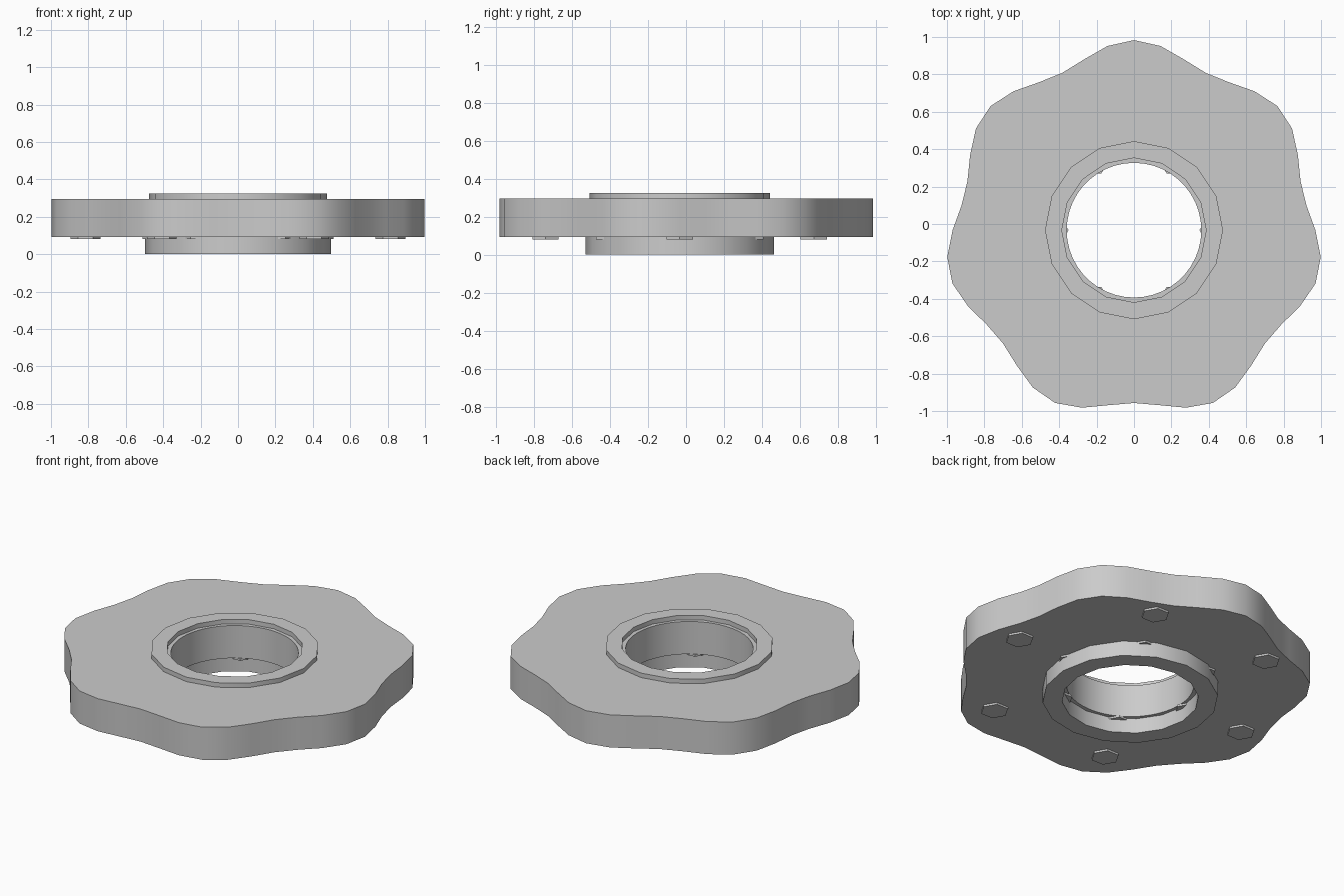
import bpy, bmesh
from math import cos, sin, pi

if "Cube" in bpy.data.objects:
    bpy.data.objects.remove(bpy.data.objects["Cube"])

CY = -0.033  # centre of the part in y


def make_object(name, bm):
    bmesh.ops.recalc_face_normals(bm, faces=bm.faces)
    mesh = bpy.data.meshes.new(name)
    bm.to_mesh(mesh)
    bm.free()
    ob = bpy.data.objects.new(name, mesh)
    bpy.context.collection.objects.link(ob)
    ob.location.y = CY
    bpy.ops.object.select_all(action='DESELECT')
    ob.select_set(True)
    bpy.context.view_layer.objects.active = ob
    bpy.ops.object.shade_smooth_by_angle(angle=pi / 6)
    return ob


def tube(name, n, outer, inner, z0, z1):
    """Hollow ring; outer is a function of the angle measured from +y."""
    bm = bmesh.new()
    rows = []
    for i in range(n):
        t = 2 * pi * i / n
        profile = ((outer(t), z0), (outer(t), z1), (inner, z1), (inner, z0))
        rows.append([bm.verts.new((r * sin(t), r * cos(t), z)) for r, z in profile])
    for i in range(n):
        a, b = rows[i], rows[(i + 1) % n]
        for k in range(4):
            m = (k + 1) % 4
            bm.faces.new((a[k], b[k], b[m], a[m]))
    return make_object(name, bm)


def bolt_circle(name, radius):
    """Six shallow hexagonal heads under the plate."""
    bm = bmesh.new()
    for i in range(6):
        a = i * pi / 3
        cx, cy = radius * cos(a), radius * sin(a)
        ring = [(cx + 0.08 * cos(k * pi / 3), cy + 0.08 * sin(k * pi / 3)) for k in range(6)]
        face = bm.faces.new([bm.verts.new((x, y, 0.081)) for x, y in ring])
        ext = bmesh.ops.extrude_face_region(bm, geom=[face], use_keep_orig=True)
        verts = [v for v in ext['geom'] if isinstance(v, bmesh.types.BMVert)]
        bmesh.ops.translate(bm, verts=verts, vec=(0, 0, 0.0125))
    return make_object(name, bm)


# seven-lobed plate with round bore
tube("lobed_plate", 44, lambda t: 0.97 + 0.046 * cos(7 * t), 0.36, 0.093, 0.296)
# raised collar on top and hub below
tube("top_collar", 16, lambda t: 0.476, 0.386, 0.296, 0.324)
tube("bottom_hub", 16, lambda t: 0.496, 0.386, 0.0, 0.093)
# bolt heads: outer circle and those half buried in the hub wall
bolt_circle("outer_bolts", 0.815)
bolt_circle("inner_bolts", 0.43)
